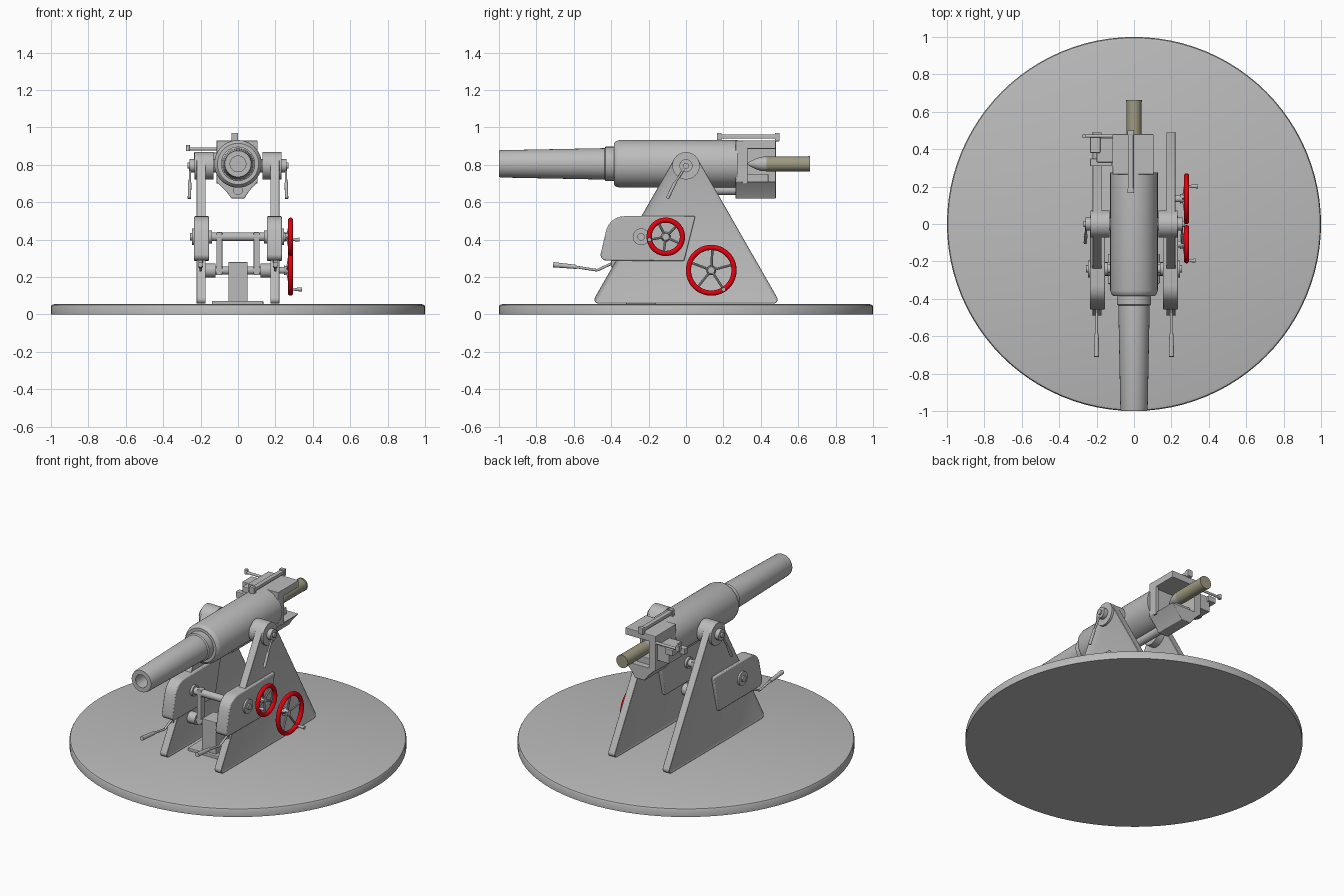
import bpy, bmesh, math
from mathutils import Vector

cube = bpy.data.objects.get("Cube")
if cube:
    bpy.data.objects.remove(cube)


def material(name, rgb):
    m = bpy.data.materials.new(name)
    m.use_nodes = True
    m.diffuse_color = (*rgb, 1)
    m.node_tree.nodes["Principled BSDF"].inputs["Base Color"].default_value = (*rgb, 1)
    return m


STEEL = material("steel grey", (0.5, 0.5, 0.5))
RED = material("wheel red", (0.8, 0.0, 0.005))
BRASS = material("dull brass", (0.34, 0.32, 0.22))
AXIS = 0.805  # height of the bore and trunnions


def finish(name, bm, mat=STEEL, smooth=True, bevel=0):
    bmesh.ops.recalc_face_normals(bm, faces=bm.faces)
    me = bpy.data.meshes.new(name)
    bm.to_mesh(me)
    bm.free()
    ob = bpy.data.objects.new(name, me)
    bpy.context.collection.objects.link(ob)
    me.materials.append(mat)
    if bevel:
        mod = ob.modifiers.new("edges", "BEVEL")
        mod.width, mod.segments, mod.limit_method = bevel, 2, "ANGLE"
    if smooth:
        bpy.ops.object.select_all(action="DESELECT")
        ob.select_set(True)
        bpy.context.view_layer.objects.active = ob
        bpy.ops.object.shade_smooth_by_angle(angle=math.radians(35))
    return ob


def box(name, lo, hi, bevel=0.004, mat=STEEL):
    bm = bmesh.new()
    bmesh.ops.create_cube(bm, size=1)
    for v in bm.verts:
        v.co = [a + (b - a) * (c + 0.5) for a, b, c in zip(lo, hi, v.co)]
    return finish(name, bm, mat, False, bevel)


def rod(name, a, b, r, r2=None, mat=STEEL, sides=24):
    a, b = Vector(a), Vector(b)
    bm = bmesh.new()
    bmesh.ops.create_cone(bm, cap_ends=True, segments=sides, radius1=r,
                          radius2=r if r2 is None else r2, depth=(b - a).length)
    rot = Vector((0, 0, 1)).rotation_difference(b - a).to_matrix()
    bmesh.ops.rotate(bm, matrix=rot, verts=bm.verts)
    bmesh.ops.translate(bm, vec=(a + b) / 2, verts=bm.verts)
    return finish(name, bm, mat)


def prism(name, pts, axis, a, b, bevel=0.004, panel=0):
    """Extrude a profile: (y, z) points along x, or (x, z) points along y."""
    bm = bmesh.new()
    place = (lambda p: (a, *p)) if axis == "x" else (lambda p: (p[0], a, p[1]))
    face = bm.faces.new([bm.verts.new(place(p)) for p in pts])
    move = Vector((b - a, 0, 0)) if axis == "x" else Vector((0, b - a, 0))
    top = bmesh.ops.extrude_face_region(bm, geom=[face])["geom"]
    bmesh.ops.translate(bm, vec=move, verts=[g for g in top if isinstance(g, bmesh.types.BMVert)])
    if panel:  # sunken panel inside a raised rim
        bmesh.ops.recalc_face_normals(bm, faces=bm.faces)
        sides = [f for f in bm.faces if len(f.verts) == len(pts)]
        bmesh.ops.inset_individual(bm, faces=sides, thickness=panel, depth=-0.005)
    return finish(name, bm, bevel=bevel)


def lathe(name, profile, axis, centre, mat=STEEL, steps=48):
    """Spin (radius, position) points round an axis through centre."""
    bm = bmesh.new()
    flat = [(r, p, 0) if axis == "y" else (p, r, 0) if axis == "x" else (r, 0, p)
            for r, p in profile]
    vs = [bm.verts.new(Vector(c) + Vector(centre)) for c in flat]
    es = [bm.edges.new((vs[i], vs[i - 1])) for i in range(len(vs))]
    spin = {"x": (1, 0, 0), "y": (0, 1, 0), "z": (0, 0, 1)}[axis]
    bmesh.ops.spin(bm, geom=vs + es, cent=centre, axis=spin, angle=math.tau,
                   steps=steps, use_duplicate=False)
    bmesh.ops.remove_doubles(bm, verts=bm.verts, dist=0.0002)
    return finish(name, bm, mat)


def arc(cy, cz, r, start, end, n):
    return [(cy + r * math.cos(math.radians(start + (end - start) * i / n)),
             cz + r * math.sin(math.radians(start + (end - start) * i / n))) for i in range(n + 1)]


# Round platform
lathe("platform", [(0, 0), (1, 0), (1, 0.042), (0.995, 0.051), (0.982, 0.055), (0, 0.055)],
      "z", (0, 0, 0), steps=96)

# Carriage sides with trunnion bearings, mirrored left and right
cheek = (arc(0, AXIS - 0.01, 0.073, 30, 150, 12) + arc(-0.468, 0.08, 0.022, 150, 270, 5)
         + arc(0.468, 0.08, 0.022, -90, 30, 5))
housing = (arc(-0.33, 0.425, 0.1, 170, 90, 6) + [(0.05, 0.525), (-0.01, 0.285)]
           + arc(-0.425, 0.32, 0.032, 270, 180, 5))
for side, s in (("left", 1), ("right", -1)):
    def X(v):
        return s * v
    prism(side + "_carriage_plate", cheek, "x", X(0.172), X(0.222), 0.003, 0.012)
    prism(side + "_brake_housing", housing, "x", X(0.155), X(0.235), 0.006)
    rod(side + "_trunnion", (X(0.09), 0, AXIS - 0.01), (X(0.26), 0, AXIS - 0.01), 0.035)
    rod(side + "_trunnion_bearing", (X(0.13), 0, AXIS - 0.01), (X(0.232), 0, AXIS - 0.01),
        0.073, sides=40)
    rod(side + "_trunnion_pin", (X(0.255), 0, AXIS - 0.01), (X(0.27), 0, AXIS - 0.01), 0.016)
    rod(side + "_clamp_lever", (X(0.255), 0, AXIS - 0.01), (X(0.258), -0.06, 0.70), 0.006)
    rod(side + "_clamp_grip", (X(0.258), -0.058, 0.705), (X(0.26), -0.1, 0.62), 0.009)
    rod(side + "_axle_boss", (X(0.23), -0.24, 0.415), (X(0.247), -0.24, 0.415), 0.045)
    rod(side + "_axle_end", (X(0.24), -0.24, 0.415), (X(0.256), -0.24, 0.415), 0.02)
    rod(side + "_upper_shaft_collar", (X(0.14), -0.24, 0.415), (X(0.17), -0.24, 0.415), 0.035)
    rod(side + "_lower_shaft_collar", (X(0.12), -0.24, 0.235), (X(0.175), -0.24, 0.235), 0.037)
    box(side + "_shaft_link", (X(0.1) - 0.016, -0.262, 0.21), (X(0.1) + 0.016, -0.218, 0.44))
    # Foot brake lever
    path = [(-0.36, 0.29), (-0.475, 0.236), (-0.59, 0.254)]
    for i in range(2):
        rod(f"{side}_brake_lever_{i + 1}", (X(0.2), *path[i]), (X(0.2), *path[i + 1]), 0.007)
    rod(side + "_brake_grip", (X(0.2), -0.585, 0.254), (X(0.2), -0.71, 0.266), 0.011, 0.014)
    box(side + "_brake_bracket", (X(0.2) - 0.012, -0.4, 0.25), (X(0.2) + 0.012, -0.34, 0.295))

# Cross shafts and the pedestal between the sides
rod("upper_cross_shaft", (-0.2, -0.24, 0.415), (0.2, -0.24, 0.415), 0.023)
rod("lower_cross_shaft", (-0.2, -0.24, 0.235), (0.2, -0.24, 0.235), 0.022)
box("pedestal", (-0.052, -0.3, 0.055), (0.052, -0.18, 0.28))
box("pedestal_foot", (-0.14, -0.32, 0.05), (0.135, -0.16, 0.073))

# Barrel with an open bore
lathe("barrel", [(0.042, -1), (0.07, -1), (0.073, -0.99), (0.084, -0.435), (0.092, -0.43),
                 (0.092, -0.385), (0.11, -0.385), (0.121, -0.375), (0.127, -0.355),
                 (0.127, 0.275), (0.042, 0.275)], "y", (0, 0, AXIS))
rod("recoil_cylinder", (0, -0.1, 0.665), (0, 0.3, 0.665), 0.026)

# Breech ring, open at the rear and on the left
outline = [(-0.115, 0.93), (0.105, 0.93), (0.105, 0.71), (0.06, 0.66), (0.035, 0.62),
           (-0.035, 0.62), (-0.065, 0.66), (-0.115, 0.71)]
prism("breech_front_wall", outline, "y", 0.265, 0.31, 0.003)
prism("breech_floor", outline[2:], "y", 0.3, 0.48, 0.003)
box("breech_roof", (-0.115, 0.3, 0.885), (0.105, 0.48, 0.93))
box("breech_right_wall", (-0.115, 0.3, 0.7), (-0.065, 0.48, 0.9))
box("breech_left_lip", (0.085, 0.3, 0.7), (0.105, 0.33, 0.9))
box("loading_tray", (-0.065, 0.31, 0.705), (0.045, 0.44, 0.752))

# Sight rail on top
box("sight_rail", (-0.033, 0.17, 0.94), (-0.003, 0.49, 0.962))
for y in (0.165, 0.475):
    box("sight_rail_mount", (-0.036, y, 0.925), (0, y + 0.025, 0.97))

# Sliding breech block and its crank on the right
box("breech_block", (-0.2, 0.33, 0.765), (-0.11, 0.46, 0.865))
box("breech_block_guide", (-0.235, 0.31, 0.79), (-0.12, 0.35, 0.83))
box("breech_block_stop", (-0.235, 0.38, 0.83), (-0.18, 0.475, 0.868))
rod("breech_crank_shaft", (-0.1, 0.47, 0.885), (-0.27, 0.47, 0.885), 0.008)
rod("breech_crank_grip", (-0.268, 0.47, 0.875), (-0.268, 0.47, 0.905), 0.011)

# Shell part way into the breech
rod("shell_case", (0, 0.43, AXIS), (0, 0.66, AXIS), 0.04, mat=BRASS, sides=32)
rod("shell_case_rim", (0, 0.652, AXIS), (0, 0.662, AXIS), 0.042, mat=BRASS, sides=32)
lathe("shell_nose", [(0, 0.325), (0.012, 0.34), (0.027, 0.37), (0.037, 0.4), (0.04, 0.435),
                     (0, 0.435)], "y", (0, 0, AXIS), steps=32)


# Handwheels on the left
def handwheel(name, y, z, radius, turn, grip_end):
    x, tube = 0.281, 0.014
    ring = [(radius - tube + tube * math.cos(a), tube * math.sin(a))
            for a in (math.tau * i / 12 for i in range(12))]
    lathe(name + "_rim", ring, "x", (x, y, z), RED)
    rod(name + "_shaft", (0.2, y, z), (0.27, y, z), 0.018)
    rod(name + "_hub", (0.245, y, z), (0.275, y, z), 0.026, 0.018)
    for i in range(5):
        a = turn + math.tau * i / 5
        c, d = math.cos(a), math.sin(a)
        rod(name + "_spoke", (0.262, y, z), (x, y + c * (radius - tube), z + d * (radius - tube)),
            0.0065, sides=10)
    gy, gz = y + math.cos(turn) * (radius - tube), z + math.sin(turn) * (radius - tube)
    rod(name + "_grip_pin", (x, gy, gz), (grip_end, gy, gz), 0.006)
    rod(name + "_grip", (x + 0.02, gy, gz), (grip_end, gy, gz), 0.008, 0.011)


handwheel("small_handwheel", -0.108, 0.415, 0.103, math.radians(190), 0.328)
handwheel("large_handwheel", 0.135, 0.236, 0.136, math.radians(-57), 0.342)
